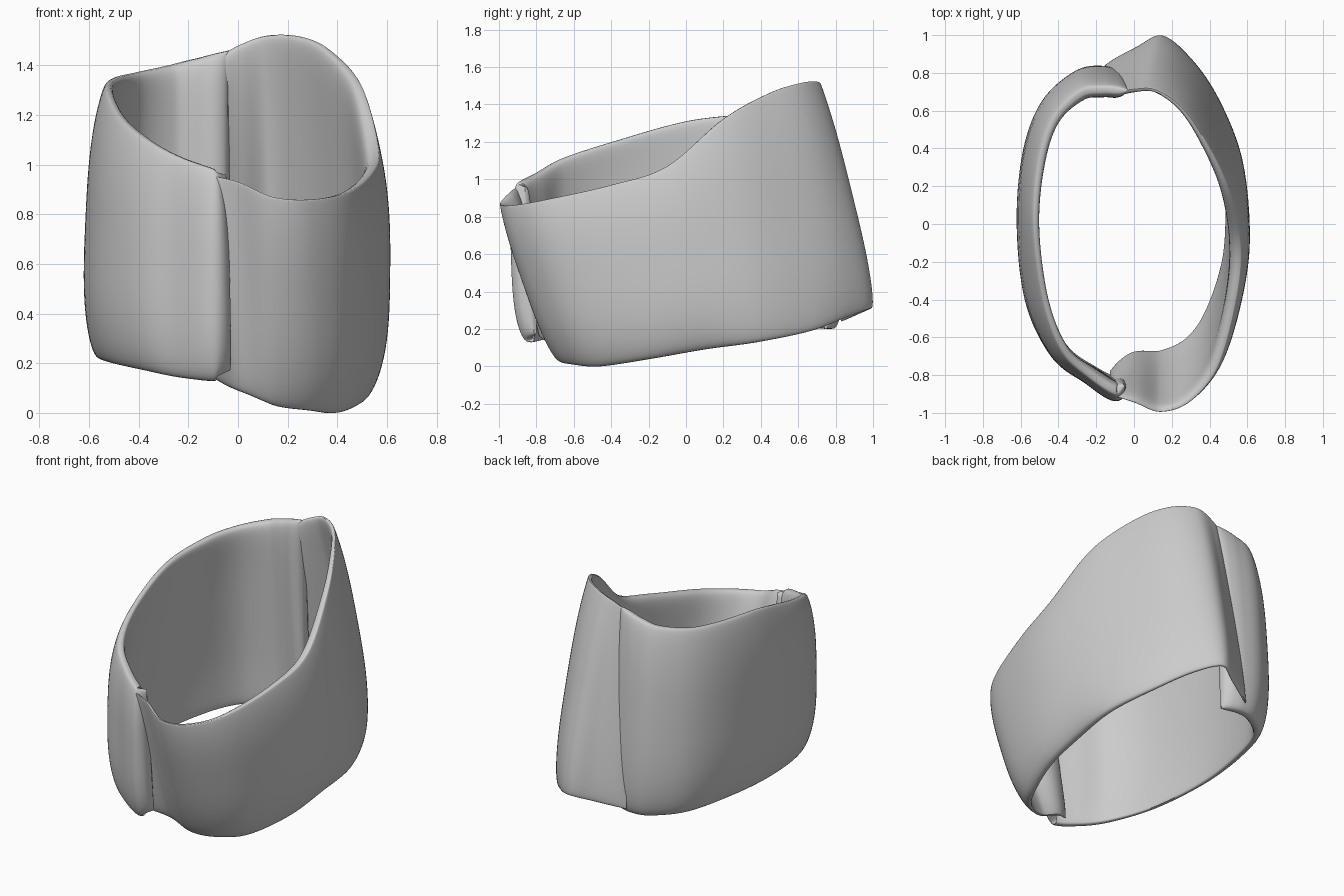
import bpy, bmesh, math
from mathutils import Vector

if "Cube" in bpy.data.objects:
    bpy.data.objects.remove(bpy.data.objects["Cube"])


def catmull(pts, u):
    # smooth interpolation through a list of equal-length tuples
    i = min(int(u), len(pts) - 2)
    f = u - i
    n = len(pts) - 1
    p1, p2 = pts[i], pts[i + 1]
    p0 = pts[i - 1] if i > 0 else [2 * a - b for a, b in zip(p1, p2)]
    p3 = pts[i + 2] if i + 2 <= n else [2 * b - a for a, b in zip(p1, p2)]
    return [0.5 * (2 * b + (c - a) * f + (2 * a - 5 * b + 4 * c - d) * f * f
                   + (3 * b - a - 3 * c + d) * f ** 3)
            for a, b, c, d in zip(p0, p1, p2, p3)]


def spow(v, e):
    return math.copysign(abs(v) ** e, v)


def band(name, stations, side, rim_bottom, rim_top, steps=12, ring=64):
    # station: top x y z, bottom x y z, outward bulge, thickness
    # rim: depth of the edge lines as a fraction of the thickness
    count = (len(stations) - 1) * steps
    rows = [catmull(stations, k / steps) for k in range(count + 1)]
    mids = [Vector((r[0] + r[3], r[1] + r[4], 0)) / 2 for r in rows]
    bm = bmesh.new()
    loops = []
    for k, r in enumerate(rows):
        top, bot, bulge, thick = Vector(r[:3]), Vector(r[3:6]), r[6], r[7]
        tan = (mids[min(k + 1, count)] - mids[max(k - 1, 0)]).normalized()
        out = Vector((tan.y, -tan.x, 0)) * side
        # rounded ends
        d = min(1, (min(k, count - k) + 0.4) / (steps * 0.5))
        taper = math.sqrt(1 - (1 - d) ** 2)
        loop = []
        for j in range(ring):
            a = 2 * math.pi * j / ring
            h = 0.5 - 0.5 * spow(math.cos(a), 0.75)
            s = taper * spow(math.sin(a), 0.6)
            rim = rim_bottom + (rim_top - rim_bottom) * h
            depth = thick * (rim - s * (rim if s > 0 else 1 - rim))
            swell = bulge * (1 - abs(2 * h - 1) ** 3)
            loop.append(bm.verts.new(bot.lerp(top, h) + out * (swell - depth)))
        loops.append(loop)
    for a, b in zip(loops, loops[1:]):
        for j in range(ring):
            m = (j + 1) % ring
            bm.faces.new((a[j], a[m], b[m], b[j]))
    bm.faces.new(loops[0])
    bm.faces.new(loops[-1])
    bmesh.ops.recalc_face_normals(bm, faces=bm.faces)
    me = bpy.data.meshes.new(name)
    bm.to_mesh(me)
    bm.free()
    ob = bpy.data.objects.new(name, me)
    bpy.context.collection.objects.link(ob)
    bpy.context.view_layer.objects.active = ob
    ob.select_set(True)
    bpy.ops.object.shade_smooth_by_angle(angle=math.radians(50))
    ob.select_set(False)


# leaning right half, tucked into the left half at both ends
right = [
    (-.10, -.915, .955, -.12, -.81, .16, .00, .05),
    (.00, -.95, .93, .00, -.72, .09, .00, .06),
    (.14, -1.00, .87, .15, -.71, .03, .02, .06),
    (.30, -.945, .86, .31, -.64, .01, .03, .07),
    (.45, -.76, .89, .44, -.48, .00, .04, .09),
    (.55, -.40, .97, .54, -.20, .04, .04, .10),
    (.575, -.10, 1.07, .57, .10, .09, .04, .11),
    (.505, .20, 1.32, .56, .40, .13, .03, .09),
    (.38, .45, 1.46, .45, .69, .19, .025, .07),
    (.26, .62, 1.515, .30, .90, .27, .03, .06),
    (.12, .715, 1.52, .15, 1.015, .31, .025, .05),
    (.00, .72, 1.48, .00, .95, .28, .01, .05),
    (-.10, .70, 1.42, -.17, .86, .24, .00, .05),
]

# left half with thicker lips
left = [
    (-.035, -.88, .96, -.005, -.85, .17, .00, .09),
    (-.10, -.925, .98, -.10, -.895, .13, .025, .11),
    (-.25, -.83, 1.03, -.25, -.82, .14, .02, .10),
    (-.40, -.68, 1.11, -.41, -.68, .17, .04, .09),
    (-.50, -.40, 1.20, -.545, -.40, .20, .05, .08),
    (-.55, .00, 1.31, -.60, .00, .22, .04, .08),
    (-.525, .35, 1.35, -.56, .38, .22, .045, .095),
    (-.445, .58, 1.37, -.465, .65, .21, .04, .10),
    (-.30, .73, 1.40, -.30, .81, .20, .03, .12),
    (-.16, .755, 1.43, -.16, .845, .20, .02, .12),
    (-.03, .74, 1.46, -.03, .81, .20, .01, .11),
]

band("right_band_half", right, 1, .6, .12)
band("left_band_half", left, -1, .6, .3)
